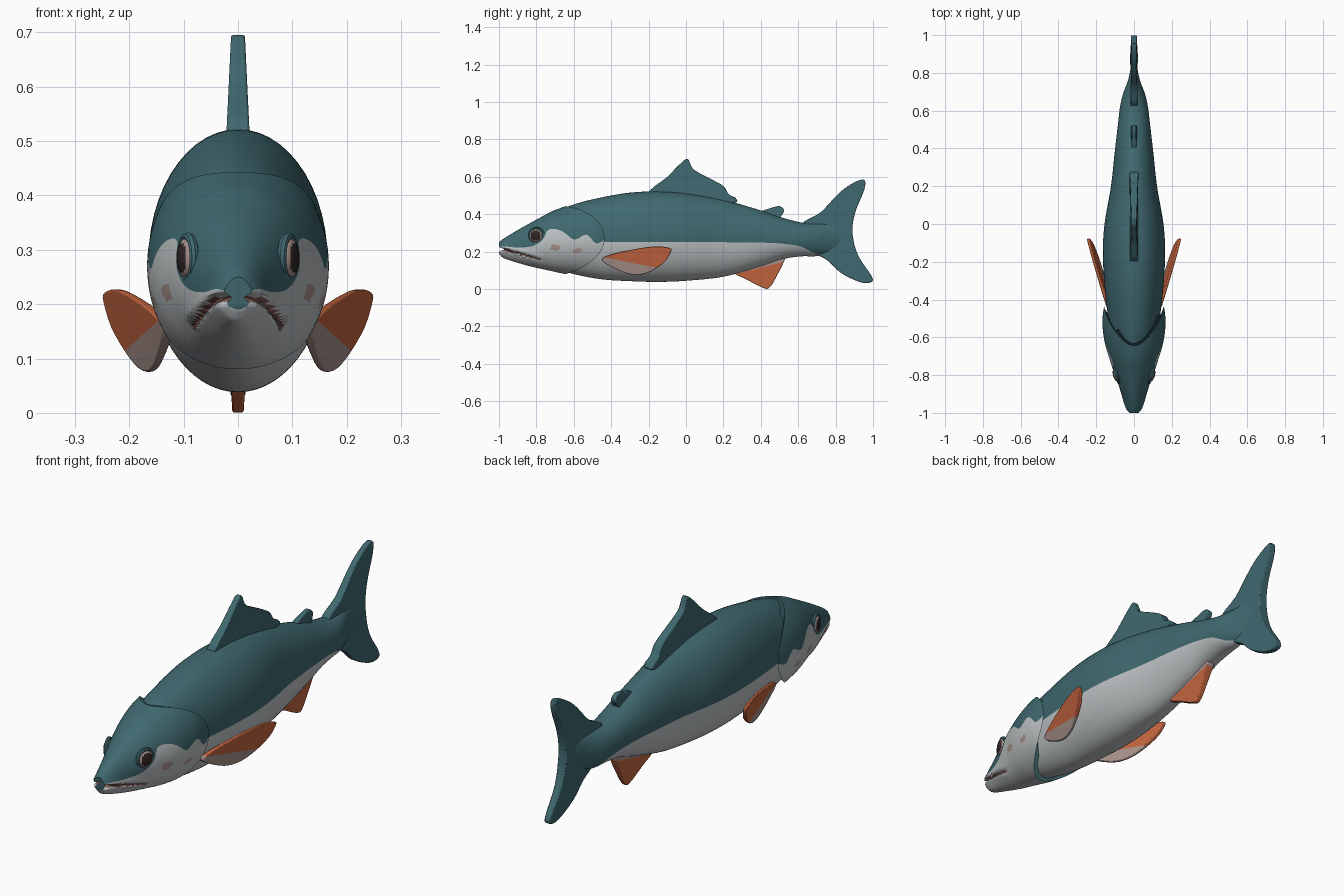
import bpy, bmesh, math
from mathutils import Vector, Matrix

old = bpy.data.objects.get("Cube")
if old:
    bpy.data.objects.remove(old, do_unlink=True)


def material(name, r, g, b):
    m = bpy.data.materials.new(name)
    m.use_nodes = True
    m.diffuse_color = (r, g, b, 1)
    m.node_tree.nodes["Principled BSDF"].inputs["Base Color"].default_value = (r, g, b, 1)
    return m


TEAL = material("teal back", .05, .14, .16)
WHITE = material("pale belly", .51, .54, .55)
ORANGE = material("orange fin", .55, .13, .05)
PINK = material("dusky pink", .40, .29, .26)
DARK = material("dark pupil", .03, .018, .018)
MOUTH = material("mouth brown", .20, .10, .085)


def finish(name, bm, mats, angle=40):
    """Turn a bmesh into a smooth shaded object."""
    bmesh.ops.recalc_face_normals(bm, faces=bm.faces[:])
    mesh = bpy.data.meshes.new(name)
    bm.to_mesh(mesh)
    bm.free()
    for m in mats:
        mesh.materials.append(m)
    ob = bpy.data.objects.new(name, mesh)
    bpy.context.collection.objects.link(ob)
    bpy.ops.object.select_all(action='DESELECT')
    ob.select_set(True)
    bpy.context.view_layer.objects.active = ob
    bpy.ops.object.shade_smooth_by_angle(angle=math.radians(angle))
    return ob


def sample(rows, y):
    """Smoothly interpolate the rows (y, bottom, top, half width, colour line)."""
    last = len(rows) - 1
    i = 0
    while i < last - 1 and y > rows[i + 1][0]:
        i += 1
    a, b = rows[i], rows[i + 1]
    before, after = rows[max(i - 1, 0)], rows[min(i + 2, last)]
    h = b[0] - a[0]
    t = min(max((y - a[0]) / h, 0), 1)
    out = []
    for k in range(1, 5):
        ma = (b[k] - before[k]) / (b[0] - before[0]) * h
        mb = (after[k] - a[k]) / (after[0] - a[0]) * h
        s = t * t * (3 - 2 * t)
        out.append(a[k] + (b[k] - a[k]) * s + t * (1 - t) * ((1 - t) * ma - t * mb))
    return out


def loft(name, rows, rings, n, shape, paint):
    """Elliptical sections with an edge loop running along the colour line."""
    bm = bmesh.new()
    grid = []
    quarter = math.pi / 2
    y0, y1 = rows[0][0], rows[-1][0]
    for r in range(rings + 1):
        y = y0 + (y1 - y0) * r / rings
        low, top, _, line = sample(rows, y)
        s = (line - (low + top) / 2) / ((top - low) / 2)
        split = math.asin(min(max(s, -.98), .98))
        ring = []
        for j in range(4 * n):
            k = min(j, 4 * n - j)
            t = quarter + (split - quarter) * k / n if k < n else split - (split + quarter) * (k - n) / n
            p = shape(rows, y, t)
            ring.append(bm.verts.new((p[0] if j <= 2 * n else -p[0], p[1], p[2])))
        grid.append(ring)
    for a, b in zip(grid, grid[1:]):
        for j in range(4 * n):
            q = (j + 1) % (4 * n)
            f = bm.faces.new((a[j], a[q], b[q], b[j]))
            upper = min(j, 4 * n - j, 4 * n - j - 1) < n
            f.material_index = paint(f.calc_center_median(), upper)
    bm.faces.new(grid[0])
    bm.faces.new(grid[-1])
    return finish(name, bm, [TEAL, WHITE, PINK, MOUTH])


def section(rows, y, t):
    low, top, wide, _ = sample(rows, y)
    return wide * math.cos(t), y, (low + top) / 2 + (top - low) / 2 * math.sin(t)


# Trunk, from inside the head to the tail root
trunk = [(-.72, .12, .40, .08, .25), (-.6, .08, .452, .12, .25), (-.45, .052, .49, .143, .25),
         (-.3, .042, .515, .158, .25), (-.15, .038, .522, .165, .25), (0, .044, .512, .156, .25),
         (.2, .066, .477, .122, .25), (.4, .12, .42, .1, .248), (.52, .16, .38, .086, .242),
         (.62, .175, .355, .074, .225), (.69, .175, .352, .058, .19), (.76, .19, .355, .032, .19),
         (.85, .23, .34, .012, .23)]
loft("body", trunk, 80, 14, section, lambda c, upper: 0 if upper else 1)

# Head with the mouth groove and a rounded gill cover edge
skull = [(-1, .19, .25, .02, .225), (-.98, .168, .266, .036, .228), (-.9, .14, .315, .064, .222),
         (-.82, .118, .36, .094, .23), (-.77, .107, .387, .112, .26), (-.72, .096, .414, .128, .32),
         (-.66, .083, .437, .147, .315), (-.6, .074, .457, .16, .265), (-.53, .063, .475, .167, .29),
         (-.48, .056, .486, .165, .245), (-.435, .05, .494, .158, .26)]


def mouth_line(y):
    return .212 - .055 * max((y + 1) / .22, 0) ** 1.3


def head_shape(rows, y, t):
    y = -1 + (y + 1) * (1 - .37 * math.sin(t) ** 2)
    x, y, z = section(rows, y, t)
    d = z - mouth_line(y)
    fade = min(max((-.75 - y) / .06, 0), 1)
    groove = fade * math.exp(-(d / .007) ** 2)
    lip = fade * math.exp(-(d / .024) ** 2)
    x += math.cos(t) * (.008 * lip - .016 * groove)
    nose = min(max((-.95 - y) / .05, 0), 1)
    return x, y + nose * .03 * groove, z


def head_paint(c, upper):
    if c.y < -.78 and abs(c.z - mouth_line(c.y)) < .006:
        return 3
    for y, z in ((-.7, .22), (-.58, .205)):
        if math.hypot((c.y - y) / .025, (c.z - z) / .014) < 1:
            return 2
    return 0 if upper else 1


loft("head", skull, 76, 22, head_shape, head_paint)


def rounded(points, steps=4):
    """Closed smooth outline through the points."""
    pts = [Vector(p) for p in points]
    out = []
    for i in range(len(pts)):
        a, b, c, d = (pts[(i + k) % len(pts)] for k in (-1, 0, 1, 2))
        for s in range(steps):
            t = s / steps
            out.append(b + (c - a) * t / 2 + (a * 2 - b * 5 + c * 4 - d) * t * t / 2
                       + (b * 3 - a - c * 3 + d) * t ** 3 / 2)
    return out


def fin(name, points, thick, root, mats, cut=None, place=None):
    """Tapered plate in the side plane, optionally split into two colours."""
    outline = rounded(points)
    reach = max(abs(p.y - root) for p in outline)
    bm = bmesh.new()
    sides = []
    for s in (-1, 1):
        sides.append([bm.verts.new((s * thick * (1 - .45 * abs(p.y - root) / reach), p.x, p.y))
                      for p in outline])
        bm.faces.new(sides[-1])
    for i in range(len(outline)):
        j = (i + 1) % len(outline)
        bm.faces.new((sides[0][i], sides[0][j], sides[1][j], sides[1][i]))
    if cut:
        co, no = Vector((0, *cut[0])), Vector((0, *cut[1]))
        bmesh.ops.bisect_plane(bm, geom=bm.verts[:] + bm.edges[:] + bm.faces[:],
                               plane_co=co, plane_no=no)
        for f in bm.faces:
            f.material_index = int((f.calc_center_median() - co).dot(no) > 0)
    if place:
        for v in bm.verts:
            v.co = place(v.co)
    ob = finish(name, bm, mats)
    bev = ob.modifiers.new("soft rim", 'BEVEL')
    bev.width = .004
    bev.segments = 2
    bev.limit_method = 'ANGLE'
    bev.angle_limit = math.radians(50)


# Fins along the middle
fin("dorsal_fin", [(-.2, .505), (-.1, .6), (-.03, .67), (.01, .695), (.04, .64), (.13, .59), (.2, .55),
                   (.23, .505), (.265, .487), (.25, .46), (0, .47)], .023, .48, [TEAL])
fin("adipose_fin", [(.39, .405), (.46, .435), (.5, .443), (.523, .425), (.515, .4), (.48, .37)],
    .018, .38, [TEAL])
fin("tail_fin", [(.62, .34), (.72, .41), (.82, .515), (.9, .57), (.953, .583), (.953, .53), (.905, .41),
                 (.89, .3), (.92, .18), (.992, .07), (.99, .036), (.93, .037), (.83, .085),
                 (.76, .15), (.69, .2)], .022, .28, [TEAL])
fin("anal_fin", [(.25, .1), (.33, .048), (.42, .003), (.45, .012), (.48, .06), (.525, .15),
                 (.515, .172), (.4, .17)], .019, .16, [ORANGE, PINK], cut=((.4, .115), (-.25, 1)))

# Paired fins and eyes
for side, word in ((1, "left"), (-1, "right")):
    fin(word + "_pectoral_fin",
        [(-.45, .155), (-.38, .19), (-.2, .225), (-.095, .222), (-.08, .2), (-.12, .14), (-.2, .088),
         (-.28, .076), (-.36, .1)], .011, .16, [PINK, ORANGE], cut=((-.28, .138), (.2, 1)),
        place=lambda c: Vector((side * (c.x + .145 + .27 * (c.y + .42) + .2 * (c.z - .19)), c.y, c.z)))

    turn = Matrix.Translation((side * .092, -.8, .285)) @ Matrix.Rotation(-side * .3, 4, 'Z')
    bm = bmesh.new()
    bmesh.ops.create_uvsphere(bm, u_segments=24, v_segments=16, radius=.038)
    for f in bm.faces:
        c = f.calc_center_median()
        f.material_index = int(math.hypot(c.y, c.z) < .028)
    bmesh.ops.transform(bm, matrix=turn @ Matrix.Diagonal((.5, 1, 1, 1)), verts=bm.verts[:])
    finish(word + "_eye", bm, [PINK, DARK])

    # Eyelid ring around the eye
    bm = bmesh.new()
    loops = []
    for i in range(28):
        a = i * math.tau / 28
        ring = []
        for j in range(8):
            b = j * math.tau / 8
            r = .039 + .008 * math.cos(b)
            ring.append(bm.verts.new(turn @ Vector((.009 * math.sin(b), r * math.cos(a), r * math.sin(a)))))
        loops.append(ring)
    for i in range(28):
        p, q = loops[i], loops[(i + 1) % 28]
        for j in range(8):
            bm.faces.new((p[j], p[(j + 1) % 8], q[(j + 1) % 8], q[j]))
    finish(word + "_eyelid", bm, [TEAL])
